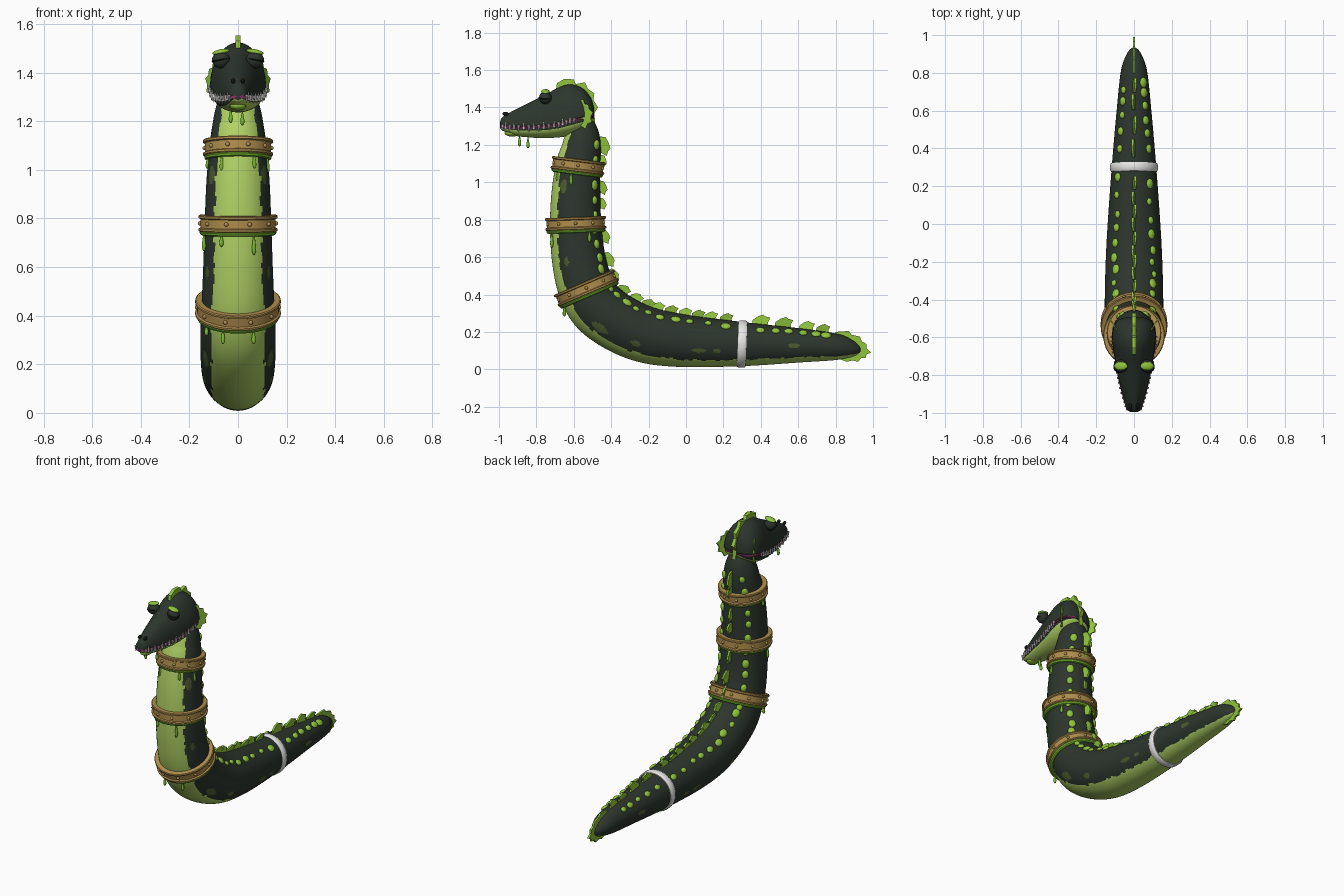
import bpy, bmesh, math, random
from mathutils import Vector, Matrix

random.seed(4)
if "Cube" in bpy.data.objects:
    bpy.data.objects.remove(bpy.data.objects["Cube"])


def material(name, rgb, rough=0.6):
    m = bpy.data.materials.new(name)
    m.use_nodes = True
    colour = (*rgb, 1)
    m.diffuse_color = colour
    shader = m.node_tree.nodes["Principled BSDF"]
    shader.inputs["Base Color"].default_value = colour
    shader.inputs["Roughness"].default_value = rough
    return m


DARK = material("dark_skin", (.025, .036, .026))
BELLY = material("belly_green", (.44, .65, .13))
SPOT = material("olive_spot", (.075, .11, .03))
FIN = material("fin_green", (.28, .56, .045))
SLIME = material("slime_green", (.19, .5, .03))
GOLD = material("brass", (.43, .27, .075))
WHITE = material("white", (.9, .9, .88))
PINK = material("mouth_pink", (.25, .03, .12))
BLACK = material("black", (.008, .009, .008))


def finish(name, bm, mats, smooth=True, angle=40):
    bmesh.ops.recalc_face_normals(bm, faces=bm.faces)
    mesh = bpy.data.meshes.new(name)
    bm.to_mesh(mesh)
    bm.free()
    for m in mats:
        mesh.materials.append(m)
    ob = bpy.data.objects.new(name, mesh)
    bpy.context.collection.objects.link(ob)
    if smooth:
        bpy.ops.object.select_all(action='DESELECT')
        ob.select_set(True)
        bpy.context.view_layer.objects.active = ob
        bpy.ops.object.shade_smooth_by_angle(angle=math.radians(angle))
    return ob


def loft(name, rings, mats, rule=None, loop=False):
    """Skin closed rings of points; rule(ring, segment) picks the material."""
    bm = bmesh.new()
    vs = [[bm.verts.new(p) for p in ring] for ring in rings]
    n = len(vs[0])
    for i in range(len(vs) if loop else len(vs) - 1):
        a, b = vs[i], vs[(i + 1) % len(vs)]
        for j in range(n):
            k = (j + 1) % n
            f = bm.faces.new((a[j], a[k], b[k], b[j]))
            f.material_index = rule(i, j) if rule else 0
    if not loop:
        bm.faces.new(vs[0])
        bm.faces.new(vs[-1])
    return finish(name, bm, mats)


def blobs(name, mats4, mat, tear=False):
    """Unit spheres (or long-tailed drops) placed by matrices, as one object."""
    bm = bmesh.new()
    for m in mats4:
        new = bmesh.ops.create_uvsphere(bm, u_segments=14, v_segments=8, radius=1)["verts"]
        for v in new:
            if tear and v.co.z > -.1:
                k = 1 - .6 * max(v.co.z, 0)
                v.co.x, v.co.y, v.co.z = v.co.x * k, v.co.y * k, v.co.z * 2.4
            v.co = m @ v.co
    return finish(name, bm, [mat], angle=80)


def plates(name, outlines, mat, t=.006):
    """Thin flat plates extruded along x."""
    bm = bmesh.new()
    for pts in outlines:
        l, r = [[bm.verts.new(Vector(p) + Vector((s * t, 0, 0))) for p in pts] for s in (-1, 1)]
        bm.faces.new(l)
        bm.faces.new(r)
        for i in range(len(pts)):
            j = (i + 1) % len(pts)
            bm.faces.new((l[i], l[j], r[j], r[i]))
    return finish(name, bm, [mat], smooth=False)


def place(x, y, z, sx, sy, sz, rot=None):
    return Matrix.Translation((x, y, z)) @ (rot or Matrix()) @ Matrix.Diagonal((sx, sy, sz, 1))


# Body spine: y, z, radius from neck to tail, resampled evenly
SPINE = [Vector(p) for p in (
    (-.565, 1.34, .06), (-.555, 1.26, .09), (-.56, 1.18, .106), (-.577, 1.09, .118), (-.588, .95, .13),
    (-.59, .78, .137), (-.575, .6, .143), (-.535, .44, .15), (-.45, .31, .155),
    (-.26, .2, .152), (-.04, .155, .142), (.3, .135, .118), (.6, .128, .092),
    (.8, .12, .071), (.88, .11, .048), (.92, .103, .025), (.935, .1, .004))]


def spline(pts, steps=30):
    p = [2 * pts[0] - pts[1]] + pts + [2 * pts[-1] - pts[-2]]
    out = []
    for a, b, c, d in zip(p, p[1:], p[2:], p[3:]):
        for i in range(steps):
            t = i / steps
            out.append(.5 * (2 * b + (c - a) * t + (2 * a - 5 * b + 4 * c - d) * t * t
                             + (3 * b - a - 3 * c + d) * t ** 3))
    return out + [pts[-1]]


dense = spline(SPINE)
STEP, run, path = .01, 0, [dense[0]]
for a, b in zip(dense, dense[1:]):
    run += (b - a).length
    if run >= STEP:
        path.append(b)
        run -= STEP
path.append(dense[-1])
COUNT = len(path)


def frame(i):
    a, b = path[max(i - 1, 0)], path[min(i + 1, COUNT - 1)]
    t = Vector((0, b.x - a.x, b.y - a.y)).normalized()
    return Vector((0, path[i].x, path[i].y)), t, Vector((0, -t.z, t.y)), path[i].z


def near(y, z):
    return min(range(COUNT), key=lambda i: (path[i].x - y) ** 2 + (path[i].y - z) ** 2)


def around(i, ang, radius, along=0):
    """Point around the spine; angle 0 is the back."""
    p, t, b, r = frame(i)
    return p + t * along + (b * math.cos(ang) + Vector((math.sin(ang), 0, 0))) * radius


# Skin colours: ragged belly stripe and a few olive patches on each flank
SEG = 120
spots = [(near(y, z), math.radians(deg), la, lb) for y, z, deg, la, lb in (
    (-.57, .98, 122, .035, .02), (-.57, .59, 118, .022, .015), (-.42, .28, 120, .042, .022),
    (-.25, .2, 114, .03, .015), (.07, .15, 110, .032, .013), (.16, .14, 110, .02, .012),
    (.57, .13, 92, .035, .014))]
edge = [math.radians(135 + random.uniform(-2.5, 2.5)) for _ in range(COUNT // 2 + 1)]


def skin(i, j):
    ang = (j + .5) / SEG * math.tau
    ang = min(ang, math.tau - ang)
    if ang > edge[i // 2]:
        return 1
    for si, sa, la, lb in spots:
        if ((i - si) * STEP / la) ** 2 + ((ang - sa) * path[i].z / lb) ** 2 < 1:
            return 2
    return 0


loft("body", [[around(i, j / SEG * math.tau, path[i].z) for j in range(SEG)] for i in range(COUNT)],
     [DARK, BELLY, SPOT], skin)

# Paired rows of raised scales along the back
scales = []
tail_ring = near(.3, .135)
for s in (-1, 1):
    i = 14
    while i < COUNT - 22:
        if abs(i - tail_ring) > 4:
            p, t, b, r = frame(i)
            ang = s * math.radians(random.uniform(38, 46))
            out = (around(i, ang, 1) - p).normalized()
            rot = Matrix((out.cross(t), t, out)).transposed().to_4x4()
            k = random.uniform(.75, 1.15)
            scales.append(place(*around(i, ang, r), .02 * k, .025 * k, .012, rot))
        i += random.randint(7, 9)
blobs("back_scales", scales, FIN)

# Fins along the back, each leaning slightly sideways
LEAF = ((-.04, -.02), (-.038, .018), (-.012, .036), (.012, .044), (.022, .036),
        (.045, .03), (.034, .008), (.04, -.02))
fins = []
for n, (y, z, k) in enumerate((
        (-.56, 1.21, 1.2), (-.575, 1.14, .85), (-.58, .98, .9), (-.59, .89, .75), (-.58, .7, .95),
        (-.55, .56, 1), (-.5, .46, .9), (-.43, .3, .85), (-.34, .24, .85), (-.26, .2, .85),
        (-.18, .18, .85), (-.1, .17, .85), (-.02, .16, .85), (.06, .15, .85), (.13, .15, .85),
        (.21, .14, .85), (.4, .13, 1.15), (.52, .13, 1.15), (.64, .12, 1), (.73, .12, .9))):
    p, t, b, r = frame(near(y, z))
    lean = Vector((.2 if n % 2 else -.2, 0, 0))
    fins.append([p + t * u * k + b * (r + v * k) + lean * v for u, v in LEAF])
plates("back_fins", fins, FIN)
plates("tail_fin", [[(0, y, z) for y, z in (
    (.78, .15), (.8, .2), (.87, .205), (.885, .185), (.93, .175), (.94, .15), (.965, .135), (.965, .112),
    (.99, .09), (.965, .08), (.96, .06), (.935, .06), (.92, .04), (.89, .048), (.86, .04), (.78, .07))]], FIN)
plates("head_crest", [[(0, y, z) for y, z in (
    (-.7, 1.46), (-.69, 1.53), (-.65, 1.553), (-.6, 1.55), (-.59, 1.525), (-.54, 1.535), (-.525, 1.5),
    (-.49, 1.475), (-.495, 1.44), (-.47, 1.4), (-.49, 1.37), (-.485, 1.31), (-.56, 1.32), (-.6, 1.45))]], FIN, .011)

# Riveted bands with slime rims and drips
BAND = ((-.034, -.012), (-.034, .022), (-.03, .026), (-.022, .026), (-.018, .018),
        (.018, .018), (.022, .026), (.03, .026), (.034, .022), (.034, -.012))


def collar(name, i, profile, mat, n=56):
    r = path[i].z
    loft(name, [[around(i, k / n * math.tau, r + h, a) for a, h in profile] for k in range(n)],
         [mat], loop=True)


def circle(a, h, r, n=8):
    return [(a + r * math.cos(k / n * math.tau), h + r * math.sin(k / n * math.tau)) for k in range(n)]


rivets, drips = [], []
for name, y, z, angles in (("upper", -.577, 1.09, (105, 148, 212, 262)), ("middle", -.59, .78, (60, 153, 208, 255)),
                           ("lower", -.535, .44, (156, 203, 235))):
    i = near(y, z)
    r = path[i].z
    collar(name + "_band", i, BAND, GOLD)
    collar(name + "_slime", i, circle(.038, .009, .012), SLIME)
    rivets += [place(*around(i, (k + .5) / 10 * math.tau, r + .019), *[.009] * 3) for k in range(10)]
    for deg in angles:
        p = around(i, math.radians(deg), r + .008, .04)
        k = random.uniform(.6, 1.2)
        drips.append(place(p.x, p.y, p.z - .05 * k, .009, .009, .024 * k))
blobs("band_rivets", rivets, GOLD)
collar("tail_ring", tail_ring, ((-.024, -.01), (-.023, .003), (-.015, .008), (.015, .008),
                                (.023, .003), (.024, -.01)), WHITE)

# Head sections: y, mouth height, top, jaw bottom, half width
HEAD = spline([Vector(p) for p in (
    (-.995, 1.308, 1.322, 1.29, .014), (-.98, 1.306, 1.35, 1.276, .034), (-.92, 1.302, 1.385, 1.25, .055),
    (-.84, 1.302, 1.425, 1.24, .076), (-.76, 1.306, 1.465, 1.236, .092), (-.68, 1.318, 1.508, 1.24, .107),
    (-.62, 1.335, 1.524, 1.25, .115), (-.555, 1.35, 1.505, 1.275, .111), (-.51, 1.355, 1.455, 1.31, .085),
    (-.492, 1.36, 1.4, 1.34, .04))], 6)
ARC = 40


def oval(y, mid, up, down, w):
    ring = []
    for k in range(ARC):
        a = (k + .5) / ARC * math.tau
        ring.append((w * math.cos(a), y, mid + (up if a < math.pi else down) * math.sin(a)))
    return ring


loft("upper_head", [oval(y, m, top - m, .008, w) for y, m, top, low, w in HEAD], [DARK, PINK],
     lambda i, j: int(j > ARC * .53 and j < ARC * .96))
loft("lower_jaw", [oval(y, m - .014, .006, m - .014 - low, w * .95) for y, m, top, low, w in HEAD],
     [DARK, BELLY, PINK],
     lambda i, j: 2 if j < ARC // 2 - 1 else int(ARC * .56 < j < ARC * .93))

# Lips and teeth follow the mouth line
front = HEAD[:42]
line = [(-h[4] * .97, h[0], h[1] - .009) for h in reversed(front)] + [(h[4] * .97, h[0], h[1] - .009) for h in front]
loft("lips", [[(x + .005 * math.cos(k) * (1 if x > 0 else -1), y, z + .007 * math.sin(k))
               for k in (0, 1.05, 2.1, 3.14, 4.19, 5.24)] for x, y, z in line], [PINK])
bm = bmesh.new()
for s in (-1, 1):
    for n, h in enumerate(HEAD[6:40:2]):
        d = 1 if n % 2 else -1
        m = place(s * (h[4] + .002), h[0], h[1] - .008 + d * .006, 1, 1, d)
        bmesh.ops.create_cone(bm, segments=6, radius1=.008, radius2=.001, depth=.036, matrix=m)
finish("teeth", bm, [WHITE])

# Eyes, brows and nostrils
eyes, slits, brows, nostrils = [], [], [], []
for s in (-1, 1):
    tilt = Matrix.Rotation(s * .2, 4, 'Y')
    eyes.append(place(s * .07, -.752, 1.452, .038, .034, .035, tilt))
    slits.append(place(s * .073, -.755, 1.452, .038, .035, .006, tilt))
    brows.append(place(s * .07, -.752, 1.485, .037, .023, .011, tilt))
    nostrils.append(place(s * .02, -.965, 1.366, .009, .016, .011))
blobs("eyelids", eyes, DARK)
blobs("eye_slits", slits, BLACK)
blobs("brows", brows, FIN)
blobs("nostrils", nostrils, BLACK)

# Ear frills, widest at the cheek
FRILL = ((0, 1.44), (.02, 1.445), (.03, 1.42), (.055, 1.415), (.06, 1.39), (.085, 1.375),
         (.07, 1.35), (.075, 1.32), (.05, 1.315), (.035, 1.285), (0, 1.3))
plates("ear_frills", [[(s * (.088 + u * .5), -.565 + u * .8, z) for u, z in FRILL] for s in (-1, 1)], FIN, .004)

# Slime under the chin
blobs("chin_slime", [place(0, -.93, 1.264, .035, .04, .02)], FIN)
for x, y, z in ((-.03, -.89, 1.21), (.018, -.845, 1.2)):
    drips.append(place(x, y, z, .009, .009, .018))
blobs("slime_drips", drips, SLIME, tear=True)
